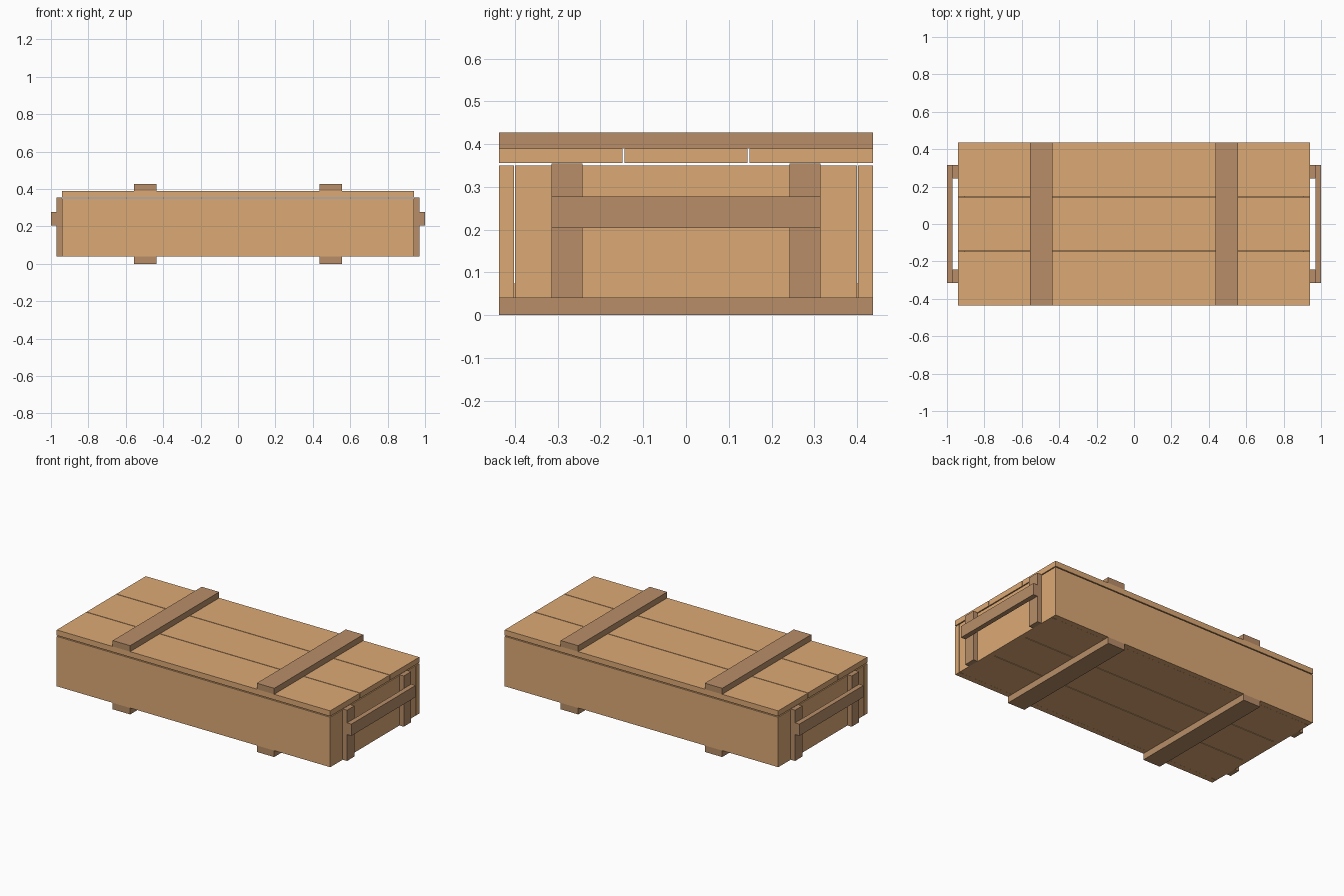
import bpy

if "Cube" in bpy.data.objects:
    bpy.data.objects.remove(bpy.data.objects["Cube"])


def material(name, color):
    m = bpy.data.materials.new(name)
    m.diffuse_color = color
    m.use_nodes = True
    m.node_tree.nodes["Principled BSDF"].inputs["Base Color"].default_value = m.diffuse_color
    return m


LIGHT = material("light_wood", (0.72, 0.40, 0.18, 1))
DARK = material("dark_wood", (0.48, 0.27, 0.14, 1))


def box(name, x, y, z, mat):
    """Box from (min, max) ranges on each axis."""
    bpy.ops.mesh.primitive_cube_add(size=1, location=[(a + b) / 2 for a, b in (x, y, z)])
    ob = bpy.context.object
    ob.name = name
    ob.scale = [b - a for a, b in (x, y, z)]
    bpy.ops.object.transform_apply(location=False, rotation=False, scale=True)
    ob.data.materials.append(mat)
    return ob


def span(s, a, b):
    """Range a..b mirrored to the side given by s."""
    return tuple(sorted((s * a, s * b)))


L, W = 0.94, 0.437      # half length and half width of the crate
GAP = 0.004             # gap between boards


def planks(name, half_x, half_y, z):
    width = (2 * half_y - 2 * GAP) / 3
    for i in range(3):
        y0 = -half_y + i * (width + GAP)
        box(f"{name}_{i + 1}", (-half_x, half_x), (y0, y0 + width), z, LIGHT)


# Floor and lid boards
planks("floor_board", L - 0.033, 0.402, (0.04, 0.074))
planks("lid_board", L, W, (0.356, 0.39))

for s, side in ((-1, "left"), (1, "right")):
    # Bottom skids and lid battens
    bx = span(s, 0.435, 0.555)
    box(f"skid_{side}", bx, (-W, W), (0, 0.04), DARK)
    box(f"lid_batten_{side}", bx, (-W, W), (0.39, 0.427), DARK)

    # End panel with two posts and a carrying handle
    box(f"end_panel_{side}", span(s, L - 0.033, L), (-0.4, 0.4), (0.04, 0.35), LIGHT)
    for t, pos in ((-1, "front"), (1, "back")):
        box(f"end_post_{side}_{pos}", span(s, L, 0.97), span(t, 0.242, 0.315),
            (0.04, 0.355), DARK)
    box(f"handle_{side}", span(s, 0.97, 1.0), (-0.315, 0.315), (0.204, 0.277), DARK)

# Long side walls
for t, pos in ((-1, "front"), (1, "back")):
    box(f"side_wall_{pos}", (-L, L), span(t, 0.4025, W), (0.04, 0.35), LIGHT)
